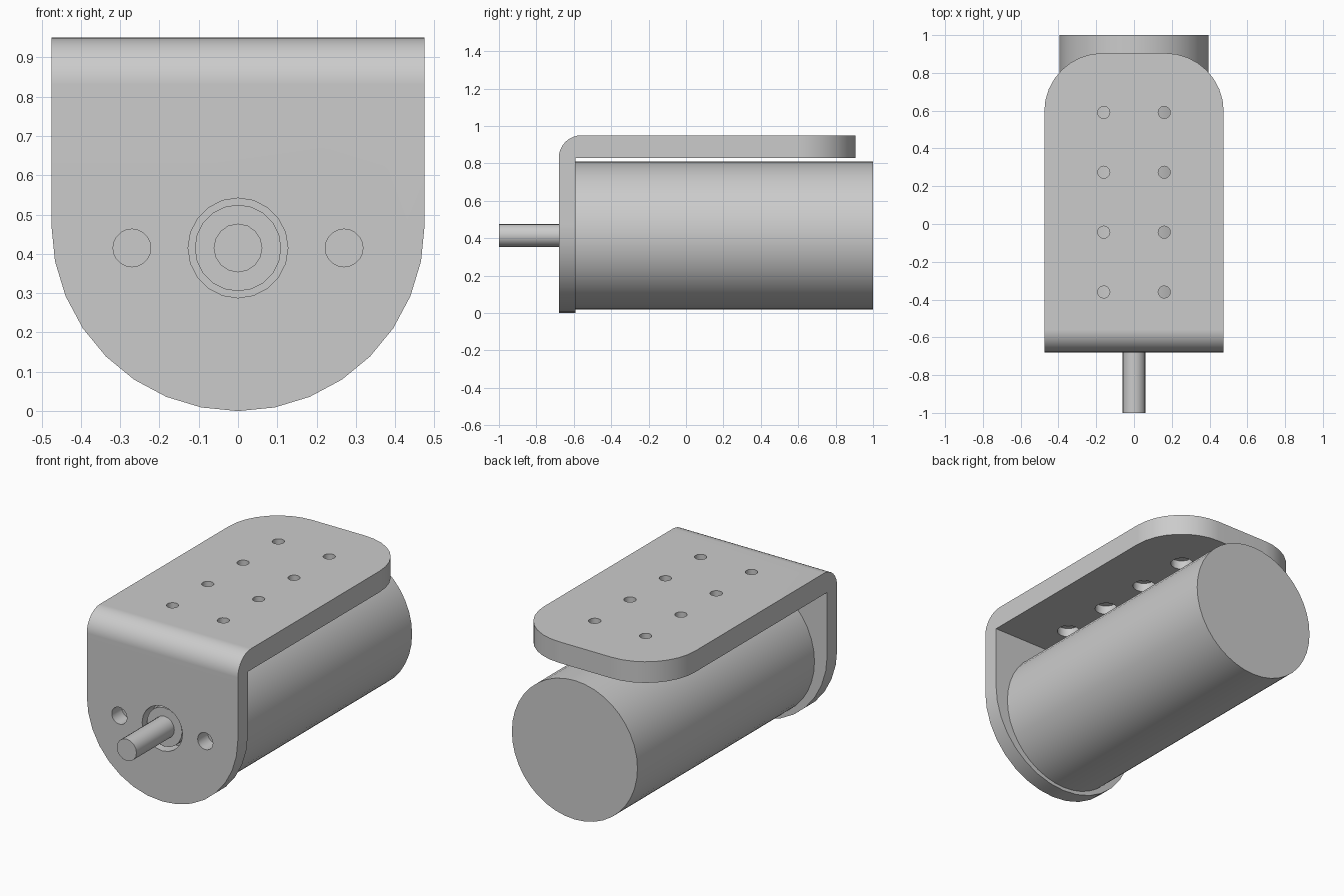
import bpy, bmesh, math
from mathutils import Matrix, Vector

if "Cube" in bpy.data.objects:
    bpy.data.objects.remove(bpy.data.objects["Cube"], do_unlink=True)

grey = bpy.data.materials.new("plain_grey")
grey.use_nodes = True
grey.diffuse_color = (0.6, 0.6, 0.6, 1)
grey.node_tree.nodes["Principled BSDF"].inputs["Base Color"].default_value = (0.6, 0.6, 0.6, 1)

W, AXIS = 0.475, 0.415          # bracket half width, motor axis height
FRONT, INNER, BACK = -0.68, -0.59, 0.905
TOP, UNDER = 0.95, 0.83


def add(name, bm):
    bmesh.ops.recalc_face_normals(bm, faces=bm.faces)
    mesh = bpy.data.meshes.new(name)
    bm.to_mesh(mesh)
    bm.free()
    mesh.materials.append(grey)
    ob = bpy.data.objects.new(name, mesh)
    bpy.context.collection.objects.link(ob)
    return ob


def rod(name, start, end, radius, sides):
    """Cylinder between two points."""
    a, b = Vector(start), Vector(end)
    turn = (b - a).to_track_quat("Z", "Y").to_matrix().to_4x4()
    bm = bmesh.new()
    bmesh.ops.create_cone(bm, cap_ends=True, segments=sides, radius1=radius, radius2=radius,
                          depth=(b - a).length, matrix=Matrix.Translation((a + b) / 2) @ turn)
    return add(name, bm)


def activate(ob):
    bpy.ops.object.select_all(action="DESELECT")
    ob.select_set(True)
    bpy.context.view_layer.objects.active = ob


def drill(ob, start, end, radius, sides):
    """Cut a round hole and discard the cutter."""
    cutter = rod("cutter", start, end, radius, sides)
    cutter.hide_render = True
    mod = ob.modifiers.new("hole", "BOOLEAN")
    mod.operation, mod.solver, mod.object = "DIFFERENCE", "EXACT", cutter
    activate(ob)
    bpy.ops.object.modifier_apply(modifier=mod.name)
    bpy.data.objects.remove(cutter, do_unlink=True)


def smooth(ob):
    activate(ob)
    bpy.ops.object.shade_smooth_by_angle(angle=math.radians(35))


# Bracket: angled profile swept across x
profile = [(FRONT, 0), (INNER, 0), (INNER, UNDER), (BACK, UNDER), (BACK, TOP), (FRONT, TOP)]
bm = bmesh.new()
face = bm.faces.new([bm.verts.new((-W, y, z)) for y, z in profile])
swept = bmesh.ops.extrude_face_region(bm, geom=[face])["geom"]
bmesh.ops.translate(bm, vec=(2 * W, 0, 0), verts=[g for g in swept if isinstance(g, bmesh.types.BMVert)])
bmesh.ops.recalc_face_normals(bm, faces=bm.faces)


def round_edges(test, radius, segments):
    edges = [e for e in bm.edges if all(test(v.co) for v in e.verts)
             and abs(e.verts[0].co.x - e.verts[1].co.x) < 0.01]
    bmesh.ops.bevel(bm, geom=edges, offset=radius, offset_type="OFFSET", segments=segments,
                    profile=0.5, affect="EDGES", clamp_overlap=False)


# Round bottom, rounded rear corners, then the bend
round_edges(lambda c: c.z < 0.01, W - 0.001, 8)
round_edges(lambda c: c.y > BACK - 0.01, 0.31, 8)
bend = [e for e in bm.edges if all(v.co.y < FRONT + 0.01 and v.co.z > TOP - 0.01 for v in e.verts)]
bmesh.ops.bevel(bm, geom=bend, offset=0.12, offset_type="OFFSET", segments=8,
                profile=0.5, affect="EDGES", clamp_overlap=False)
bracket = add("bracket", bm)

# Front plate holes: shaft opening and two fixing holes
for x, r in ((0, 0.127), (-0.27, 0.048), (0.27, 0.048)):
    drill(bracket, (x, FRONT - 0.1, AXIS), (x, INNER + 0.1, AXIS), r, 20)

# Top plate holes, counterbored from below
for x in (-0.16, 0.16):
    for i in range(4):
        y = -0.36 + i * 0.317
        drill(bracket, (x, y, UNDER - 0.1), (x, y, TOP + 0.1), 0.032, 16)
        drill(bracket, (x, y, UNDER - 0.1), (x, y, UNDER + 0.05), 0.06, 16)
smooth(bracket)
bracket.modifiers.new("flat_face_normals", "WEIGHTED_NORMAL").keep_sharp = True

# Motor body, front boss and shaft
for name, y0, y1, r, sides in (("motor_body", INNER, 1, 0.395, 40),
                               ("motor_boss", INNER + 0.01, FRONT + 0.02, 0.11, 20),
                               ("motor_shaft", INNER, -1, 0.062, 16)):
    smooth(rod(name, (0, y0, AXIS), (0, y1, AXIS), r, sides))
